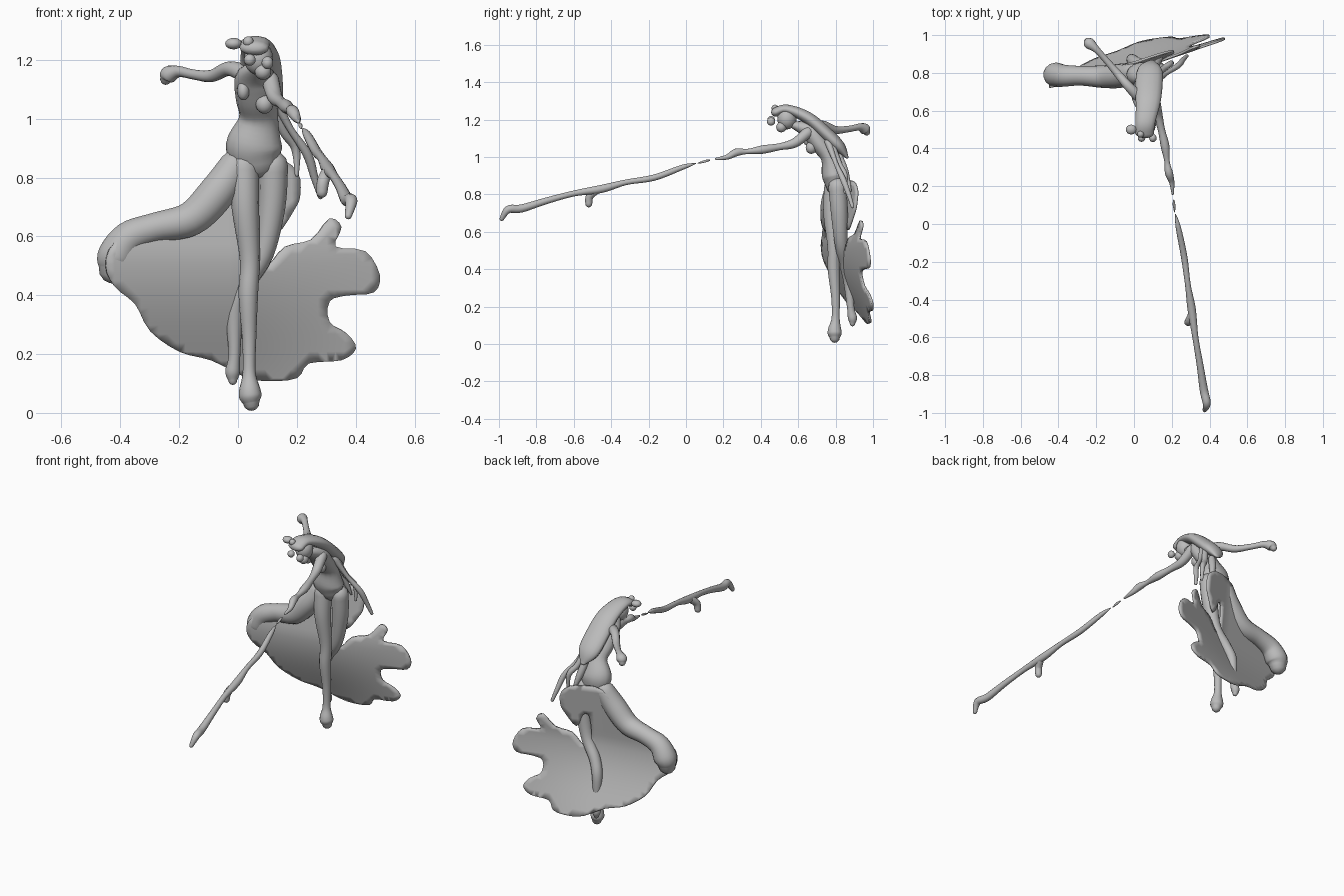
import bpy
import bmesh
import math
from mathutils import Vector
from mathutils.geometry import delaunay_2d_cdt

cube = bpy.data.objects.get("Cube")
if cube:
    bpy.data.objects.remove(cube, do_unlink=True)

# One plain clay colour for the whole figure
clay = bpy.data.materials.new("clay_grey")
clay.use_nodes = True
clay.diffuse_color = (0.5, 0.5, 0.5, 1)
clay.node_tree.nodes["Principled BSDF"].inputs["Base Color"].default_value = clay.diffuse_color


def finish(name, bm, angle=60):
    """Turn a bmesh into a smooth shaded object."""
    mesh = bpy.data.meshes.new(name)
    bm.to_mesh(mesh)
    bm.free()
    mesh.materials.append(clay)
    obj = bpy.data.objects.new(name, mesh)
    bpy.context.collection.objects.link(obj)
    bpy.ops.object.select_all(action="DESELECT")
    obj.select_set(True)
    bpy.context.view_layer.objects.active = obj
    bpy.ops.object.shade_smooth_by_angle(angle=math.radians(angle))
    return obj


def curve_samples(points, steps, closed=False):
    """Smooth interpolation through points of any dimension."""
    pts = [Vector(p) for p in points]
    count = len(pts)

    def at(i):
        return pts[i % count] if closed else pts[max(0, min(count - 1, i))]

    out = []
    for i in range(count if closed else count - 1):
        a, b, c, d = at(i - 1), at(i), at(i + 1), at(i + 2)
        for s in range(steps):
            t = s / steps
            out.append(b + (c - a) * (t / 2)
                       + (a * 2 - b * 5 + c * 4 - d) * (t * t / 2)
                       + (b * 3 - a - c * 3 + d) * (t ** 3 / 2))
    if not closed:
        out.append(pts[-1])
    return out


def tube(name, points, wide=1.0, ref=(1, 0, 0), sides=14, steps=5):
    """Round-ended sweep; each point is x, y, z, radius; wide stretches along ref."""
    path = [(v.to_3d(), max(v.w, 0.002)) for v in curve_samples(points, steps)]
    head_dir = (path[0][0] - path[1][0]).normalized()
    tail_dir = (path[-1][0] - path[-2][0]).normalized()
    caps = [math.radians(a) for a in (30, 60, 85)]
    (p, r), (q, s) = path[0], path[-1]
    path = ([(p + head_dir * r * math.sin(a), r * math.cos(a)) for a in reversed(caps)]
            + path + [(q + tail_dir * s * math.sin(a), s * math.cos(a)) for a in caps])
    bm = bmesh.new()
    rings = []
    for i, (centre, radius) in enumerate(path):
        along = (path[min(i + 1, len(path) - 1)][0] - path[max(i - 1, 0)][0]).normalized()
        side = Vector(ref)
        side = (side - along * side.dot(along)).normalized()
        up = along.cross(side)
        ring = []
        for k in range(sides):
            a = math.tau * k / sides
            ring.append(bm.verts.new(centre + side * (math.cos(a) * radius * wide)
                                     + up * (math.sin(a) * radius)))
        rings.append(ring)
    for lower, upper in zip(rings, rings[1:]):
        for k in range(sides):
            n = (k + 1) % sides
            bm.faces.new((lower[k], lower[n], upper[n], upper[k]))
    bm.faces.new(rings[0])
    bm.faces.new(rings[-1])
    bmesh.ops.recalc_face_normals(bm, faces=bm.faces)
    finish(name, bm)


def ball(name, centre, radius, stretch=(1, 1, 1)):
    bm = bmesh.new()
    bmesh.ops.create_uvsphere(bm, u_segments=16, v_segments=10, radius=radius)
    for v in bm.verts:
        v.co = Vector(centre) + Vector(c * s for c, s in zip(v.co, stretch))
    finish(name, bm)


# Torso leaning forward, from neck to hips
tube("torso", [(.07, .58, 1.17, .022), (.06, .66, 1.14, .048), (.065, .715, 1.07, .05),
               (.07, .765, 1.0, .046), (.055, .79, .91, .066), (.06, .8, .85, .054)], wide=1.45)
ball("right_breast", (.018, .65, 1.095), .027, (.8, 1, 1.2))
ball("left_breast", (.09, .67, 1.05), .03, (1, 1, 1.1))

# Legs with pointed feet
tube("right_leg", [(.02, .79, .84, .052), (.025, .78, .7, .047), (.04, .79, .52, .034),
                   (.035, .79, .4, .033), (.038, .8, .25, .024), (.038, .8, .14, .022),
                   (.04, .795, .08, .036), (.042, .795, .055, .038), (.045, .795, .035, .028)])
tube("left_leg", [(.12, .81, .84, .05), (.115, .82, .7, .046), (.085, .83, .54, .036),
                  (.02, .85, .43, .032), (-.01, .87, .34, .03), (-.012, .88, .2, .02),
                  (-.018, .89, .14, .025), (-.018, .89, .11, .015)])

# Arms
tube("right_arm", [(.03, .67, 1.15, .032), (-.03, .73, 1.17, .025), (-.09, .8, 1.145, .021),
                   (-.15, .87, 1.15, .017), (-.2, .925, 1.16, .019), (-.235, .955, 1.15, .03),
                   (-.245, .965, 1.135, .02)], ref=(0, 0, 1))
tube("left_arm", [(.11, .65, 1.13, .03), (.125, .58, 1.075, .026), (.145, .5, 1.055, .019),
                  (.165, .41, 1.04, .023), (.175, .33, 1.03, .014), (.185, .27, 1.025, .021),
                  (.2, .22, 1.0, .014), (.205, .16, .99, .006)])

# Long staff with a twig, thin and broken near the hand
tube("staff_chip", [(.21, .125, .983, .004), (.212, .1, .977, .007), (.215, .065, .967, .003)])
tube("staff", [(.22, .05, .965, .003), (.235, -.02, .945, .014), (.265, -.17, .89, .017),
               (.285, -.32, .865, .015), (.305, -.45, .83, .022), (.325, -.6, .805, .016),
               (.35, -.75, .765, .018), (.37, -.88, .725, .022), (.385, -.95, .72, .021),
               (.375, -.985, .67, .012)])
tube("staff_twig", [(.305, -.48, .82, .02), (.29, -.515, .79, .021), (.285, -.52, .75, .019)])

# Head with hair buns and ornaments
ball("head", (.07, .54, 1.205), .052, (.95, 1, 1.1))
ball("chin", (.085, .51, 1.16), .028)
ball("right_bun", (-.015, .5, 1.255), .026, (1.1, 1, .75))
ball("left_bun", (.1, .455, 1.19), .022, (.9, 1, 1))
ball("front_curl", (.04, .455, 1.2), .02)
ball("crown_ornament", (.035, .475, 1.262), .018)

# Hair swept back along the spine, ending in loose locks
tube("hair", [(.055, .48, 1.24, .025), (.06, .54, 1.255, .026), (.075, .65, 1.21, .033),
              (.08, .75, 1.125, .036), (.085, .82, 1.055, .032), (.095, .86, 1.0, .009)], wide=2)
locks = [
    [(.12, .78, 1.06, .02), (.155, .82, .96, .017), (.195, .85, .9, .015), (.2, .85, .81, .007)],
    [(.12, .76, 1.08, .02), (.175, .8, .97, .012), (.235, .84, .88, .016),
     (.26, .87, .8, .013), (.28, .89, .735, .009)],
    [(.1, .82, 1.0, .02), (.12, .85, .92, .02), (.15, .88, .82, .005)],
]
for number, lock in enumerate(locks, 1):
    tube(f"hair_lock_{number}", lock)

# Rolled front edge of the skirt, sweeping to the right
tube("skirt_roll", [(-.01, .8, .84, .055), (-.07, .785, .75, .064), (-.16, .78, .66, .06),
                    (-.28, .785, .63, .052), (-.37, .785, .595, .058),
                    (-.415, .79, .53, .065), (-.425, .79, .49, .05)], ref=(0, 1, 0))

# Skirt cloth: a tattered outline filled with an even mesh, then draped as a bowl
outline = [(-.45, .5), (-.42, .43), (-.35, .37), (-.3, .28), (-.2, .21), (-.09, .18),
           (.02, .125), (.1, .11), (.2, .12), (.24, .17), (.35, .18), (.4, .22),
           (.37, .27), (.31, .31), (.31, .38), (.37, .4), (.46, .41), (.48, .47),
           (.43, .55), (.33, .565), (.35, .63), (.31, .66), (.25, .59), (.16, .565),
           (.1, .5), (.055, .52), (.055, .68), (.09, .69), (.13, .61), (.19, .69),
           (.21, .74), (.2, .82), (.12, .87), (-.03, .86), (-.13, .72), (-.3, .64),
           (-.42, .58)]
rim = curve_samples(outline, 3, closed=True)
grid = [Vector((i * 0.03, k * 0.03)) for i in range(-16, 17) for k in range(3, 31)]
grid = [g for g in grid if min((g - r).length for r in rim) > 0.015]
edges = [(i, (i + 1) % len(rim)) for i in range(len(rim))]
flat, _, cells, *_ = delaunay_2d_cdt(rim + grid, edges, [], 1, 0.0001)
bm = bmesh.new()
verts = []
for x, z in flat:
    slope = 0.3 - 0.4 * max(x, 0)
    rise = min((z - 0.2) / 0.35, 1)
    y = 0.92 + 0.2 * x - slope * 0.35 * math.sin(rise * math.pi / 2)
    verts.append(bm.verts.new((x, y + 0.12 * max(z - 0.55, 0), z)))
for cell in cells:
    bm.faces.new([verts[i] for i in cell])
bmesh.ops.delete(bm, geom=[v for v in bm.verts if not v.link_faces], context="VERTS")
bmesh.ops.recalc_face_normals(bm, faces=bm.faces)
skirt = finish("skirt_cloth", bm)
thick = skirt.modifiers.new("thickness", "SOLIDIFY")
thick.thickness = 0.012
thick.offset = 0
